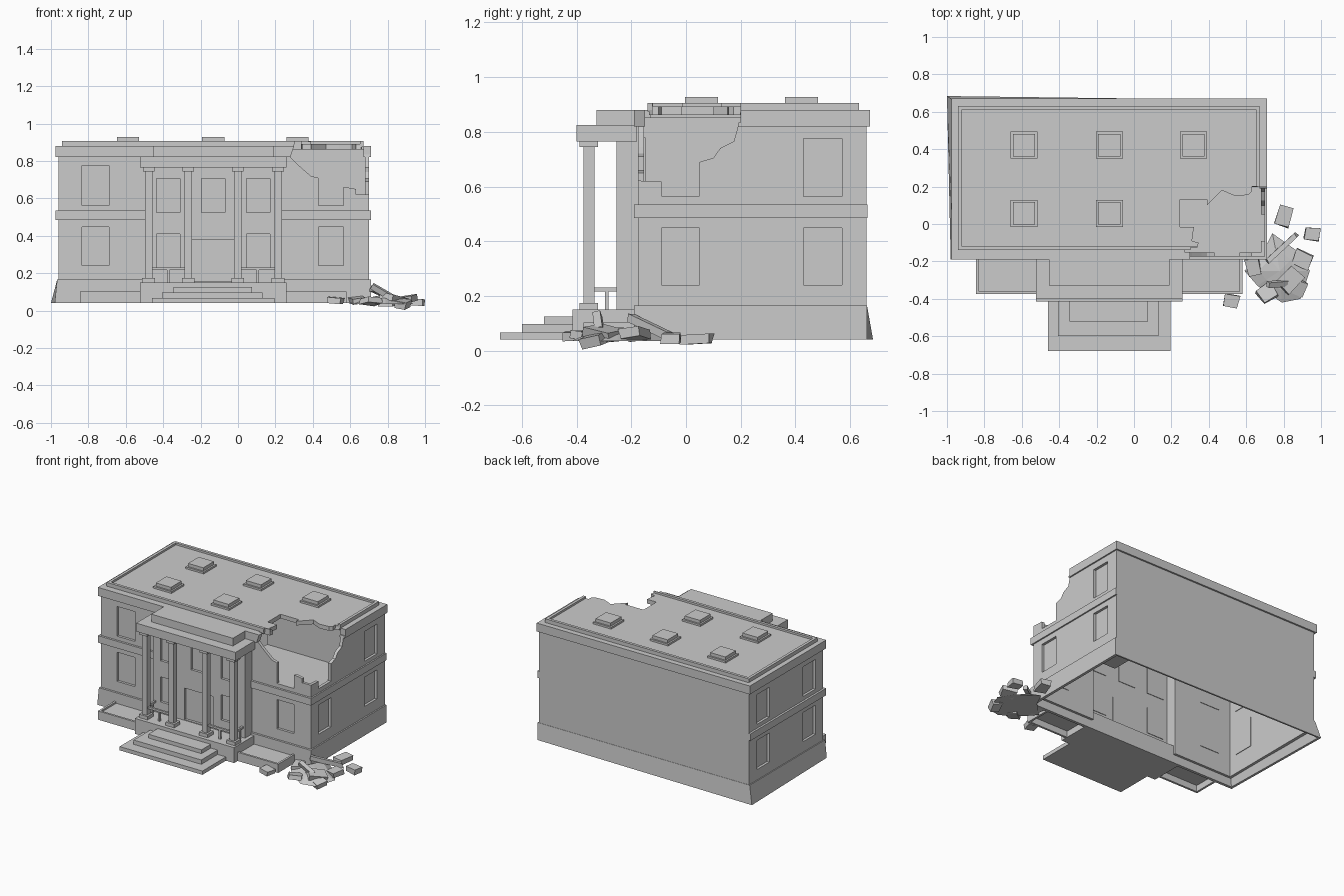
import bpy, bmesh, random
from math import radians
from mathutils import Vector, Euler

if "Cube" in bpy.data.objects:
    bpy.data.objects.remove(bpy.data.objects["Cube"])

random.seed(4)


def make(name, bm):
    bmesh.ops.recalc_face_normals(bm, faces=bm.faces)
    me = bpy.data.meshes.new(name)
    bm.to_mesh(me)
    bm.free()
    ob = bpy.data.objects.new(name, me)
    bpy.context.collection.objects.link(ob)
    return ob


def boxes(name, dims):
    """One object from boxes given as x0, x1, y0, y1, z0, z1."""
    bm = bmesh.new()
    for x0, x1, y0, y1, z0, z1 in dims:
        for v in bmesh.ops.create_cube(bm, size=1)['verts']:
            v.co = Vector(((x0 + x1) / 2 + v.co.x * (x1 - x0), (y0 + y1) / 2 + v.co.y * (y1 - y0),
                           (z0 + z1) / 2 + v.co.z * (z1 - z0)))
    return make(name, bm)


def ring(name, outer, inner, z0, z1):
    """Closed wall between two plan outlines with equal point counts."""
    bm = bmesh.new()
    loops = [[bm.verts.new((x, y, z)) for x, y in pts]
             for pts, z in ((outer, z0), (outer, z1), (inner, z1), (inner, z0))]
    n = len(outer)
    for k in range(4):
        a, b = loops[k], loops[(k + 1) % 4]
        for i in range(n):
            j = (i + 1) % n
            bm.faces.new((a[i], a[j], b[j], b[i]))
    return make(name, bm)


def rect(x0, x1, y0, y1):
    return [(x0, y0), (x1, y0), (x1, y1), (x0, y1)]


def prism(name, pts, axis, lo, hi):
    """Extrude a 2D polygon along the given axis."""
    place = {'x': lambda p, t: (t, p[0], p[1]), 'y': lambda p, t: (p[0], t, p[1]),
             'z': lambda p, t: (p[0], p[1], t)}[axis]
    bm = bmesh.new()
    f = bm.faces.new([bm.verts.new(place(p, lo)) for p in pts])
    ext = bmesh.ops.extrude_face_region(bm, geom=[f])['geom']
    d = Vector(place((0, 0), hi - lo))
    bmesh.ops.translate(bm, verts=[g for g in ext if isinstance(g, bmesh.types.BMVert)], vec=d)
    ob = make(name, bm)
    ob.hide_render = True
    return ob


def cut(ob, cutters):
    for c in cutters:
        m = ob.modifiers.new('cut', 'BOOLEAN')
        m.operation, m.solver, m.object = 'DIFFERENCE', 'EXACT', c
    bpy.context.view_layer.update()
    me = bpy.data.meshes.new_from_object(ob.evaluated_get(bpy.context.evaluated_depsgraph_get()))
    ob.modifiers.clear()
    ob.data = me


# jagged damage cutters: roof, front wall, right wall
roof_hole = prism('roof_hole_cutter', [
    (.80, .20), (.66, .20), (.61, .155), (.54, .15), (.47, .18), (.39, .10), (.39, .13), (.245, .13),
    (.245, -.015), (.32, -.015), (.31, -.09), (.345, -.10), (.33, -.16), (.35, -.30), (.80, -.30)],
    'z', .835, 1)
front_hole = prism('front_hole_cutter', [
    (.31, 1), (.30, .88), (.28, .82), (.31, .79), (.36, .745), (.39, .72), (.43, .71), (.43, .563),
    (.565, .563), (.565, .66), (.61, .655), (.67, .64), (.8, .622), (.8, 1)], 'y', -.30, -.125)
side_hole = prism('side_hole_cutter', [
    (-.3, .627), (-.09, .618), (-.09, .565), (.05, .565), (.05, .69), (.10, .705), (.125, .74),
    (.175, .765), (.19, .82), (.20, .88), (.20, 1), (-.3, 1)], 'x', .63, .8)
damage = [roof_hole, front_hole, side_hole]

# window and door openings plus recessed panes
holes, panes = [], []


def front_opening(x0, x1, z0, z1, y):
    holes.append((x0, x1, y - .03, y + .06, z0, z1))
    panes.append((x0 - .004, x1 + .004, y + .018, y + .026, z0 - .004, z1 + .004))


def side_opening(y0, y1, z0, z1, x, s):
    holes.append((*sorted((x + s * .03, x - s * .06)), y0, y1, z0, z1))
    panes.append((*sorted((x - s * .018, x - s * .026)), y0 - .004, y1 + .004, z0 - .004, z1 + .004))


for z0, z1 in ((.24, .448), (.563, .775)):
    upper = z0 > .5
    front_opening(-.835, -.69, z0, z1, -.175)
    if not upper:
        front_opening(.43, .565, z0, z1, -.175)
    for x, s in ((-.96, -1), (.70, 1)):
        side_opening(.43, .57, z0, z1, x, s)
        if s < 0 or not upper:
            side_opening(-.09, .05, z0, z1, x, s)
for x in (-.435, -.195, .045):
    front_opening(x, x + .125, .525, .705, -.255)
    if x != -.195:
        front_opening(x, x + .125, .23, .41, -.255)
front_opening(-.245, -.02, .155, .38, -.255)
opening_cutter = boxes('opening_cutter', holes)
bay_top_cutter = boxes('bay_top_cutter', [(-.6, .27, -.4, -.18, .80, 1)])
boxes('window_panes_and_door', panes)

# hollow wall shell with projecting centre bay
T = .022
walls = ring('walls',
             [(-.96, .66), (-.96, -.175), (-.495, -.175), (-.495, -.255), (.235, -.255), (.235, -.175),
              (.70, -.175), (.70, .66)],
             [(-.96 + T, .66 - T), (-.96 + T, -.175 + T), (-.495 + T, -.175 + T), (-.495 + T, -.255 + T),
              (.235 - T, -.255 + T), (.235 - T, -.175 + T), (.70 - T, -.175 + T), (.70 - T, .66 - T)],
             .10, .86)
cut(walls, [opening_cutter, bay_top_cutter] + damage)

# plinth, with the rear left foot splayed out
base = ring('plinth', rect(-.967, .71, -.19, .662), rect(-.95, .69, -.17, .65), .04, .165)
for v in base.data.vertices:
    if v.co.z < .1 and v.co.x < -.94:
        v.co.x -= .013
        if v.co.y > .6:
            v.co.x -= .02
            v.co.y += .022

# belt course either side of the bay
boxes('belt_course', [(-.975, -.495, -.19, -.17, .485, .535), (.235, .71, -.19, -.17, .485, .535),
                      (-.975, -.955, -.17, .664, .485, .535), (.695, .71, -.17, .664, .485, .535)])

# cornice, roof deck and raised rim
cornice = ring('cornice', rect(-.975, .71, -.19, .672), rect(-.935, .67, -.15, .635), .82, .88)
roof = boxes('roof_deck', [(-.932, .664, -.135, .625, .862, .892)])
rim = ring('roof_rim', rect(-.94, .672, -.14, .632), rect(-.92, .652, -.12, .612), .875, .906)
for ob in (cornice, roof, rim):
    cut(ob, damage)
for c in damage + [opening_cutter, bay_top_cutter]:
    bpy.data.objects.remove(c)
boxes('wall_head', [(-.965, -.925, -.18, .66, .85, .879), (-.95, .69, .615, .66, .85, .879),
                    (-.95, .27, -.18, -.13, .85, .879)])

# skylights (one lost to the collapse)
for x, y in ((-.588, .422), (-.132, .422), (.318, .422), (-.588, .057), (-.132, .057)):
    boxes('skylight', [(x - .072, x + .072, y - .072, y + .072, .88, .905),
                       (x - .06, x + .06, y - .06, y + .06, .90, .928)])

# room exposed by the hole
boxes('exposed_floor', [(.03, .68, -.155, .30, .545, .56)])
boxes('exposed_partition', [(.03, .68, .285, .30, .55, .865)])

# portico
boxes('porch_floor', [(-.525, .26, -.415, -.18, .04, .15)])
for x0, x1, y0, z0, z1 in ((-.46, .195, -.68, .04, .067), (-.405, .13, -.60, .04, .098),
                           (-.345, .075, -.52, .04, .125)):
    boxes('step', [(x0, x1, y0, -.41, z0, z1)])
boxes('entablature', [(-.525, .26, -.40, -.18, .765, .825)])
boxes('portico_attic', [(-.455, .19, -.328, -.17, .825, .88)])
for x in (-.478, -.266, -.002, .214):
    y = -.355
    boxes('column', [(x - .02, x + .02, y - .02, y + .02, .17, .75),
                     (x - .034, x + .034, y - .034, y + .034, .15, .174),
                     (x - .031, x + .031, y - .034, y + .034, .744, .766)])

# porch railings: front bays and side returns
for x0, x1 in ((-.46, -.285), (.017, .196)):
    c = (x0 + x1) / 2
    boxes('front_railing', [(x0, x1, -.362, -.348, .216, .23), (c - .007, c + .007, -.362, -.348, .15, .217)])
for x in (-.478, .214):
    boxes('side_railing', [(x - .007, x + .007, -.336, -.25, .216, .23),
                           (x - .007, x + .007, -.297, -.283, .15, .217)])

# low planters beside the porch
for x0, x1 in ((-.845, -.525), (.26, .58)):
    a, b = (x0 + .015, x1) if x0 < 0 else (x0, x1 - .015)
    ring('planter_wall', rect(x0, x1, -.375, -.185), rect(a, b, -.36, -.19), .04, .102)
    boxes('planter_bed', [(a, b, -.36, -.19, .085, .09)])

# rubble mound
bm = bmesh.new()
rim_pts = [(.59, -.25), (.66, -.33), (.79, -.42), (.89, -.40), (.94, -.25), (.88, -.15), (.74, -.05), (.69, -.15)]
low = [bm.verts.new((x, y, .035)) for x, y in rim_pts]
top = [bm.verts.new((.78 + (x - .78) * .6, -.25 + (y + .25) * .6, random.uniform(.055, .08)))
       for x, y in rim_pts]
peak = bm.verts.new((.78, -.25, .085))
for i in range(8):
    j = (i + 1) % 8
    bm.faces.new((low[i], low[j], top[j], top[i]))
    bm.faces.new((top[i], top[j], peak))
bm.faces.new(low)
make('rubble_mound', bm)

# loose chunks: position, size, rotation in degrees
for x, y, z, sx, sy, sz, rx, ry, rz in (
        (.80, .04, .042, .08, .11, .035, 3, 0, -15), (.952, -.053, .045, .08, .07, .036, 0, 4, -8),
        (.52, -.41, .054, .08, .075, .032, 2, 5, -10), (.79, -.13, .085, .24, .03, .03, 0, 18, 43),
        (.90, -.19, .06, .10, .08, .035, 8, -8, -25), (.88, -.34, .036, .07, .09, .04, 12, 10, -20),
        (.71, -.37, .05, .10, .09, .03, -10, 6, 35), (.64, -.23, .055, .08, .10, .03, 6, -8, 10),
        (.77, -.32, .10, .12, .03, .03, 20, 30, 5), (.83, -.30, .065, .12, .10, .035, 8, 10, 50)):
    bm = bmesh.new()
    bmesh.ops.create_cube(bm, size=1)
    rot = Euler((radians(rx), radians(ry), radians(rz))).to_matrix()
    for v in bm.verts:
        k = random.uniform(.8, 1.08)
        v.co = rot @ Vector((v.co.x * sx * k, v.co.y * sy * random.uniform(.8, 1.08), v.co.z * sz)) + Vector((x, y, z))
    make('rubble_chunk', bm)
